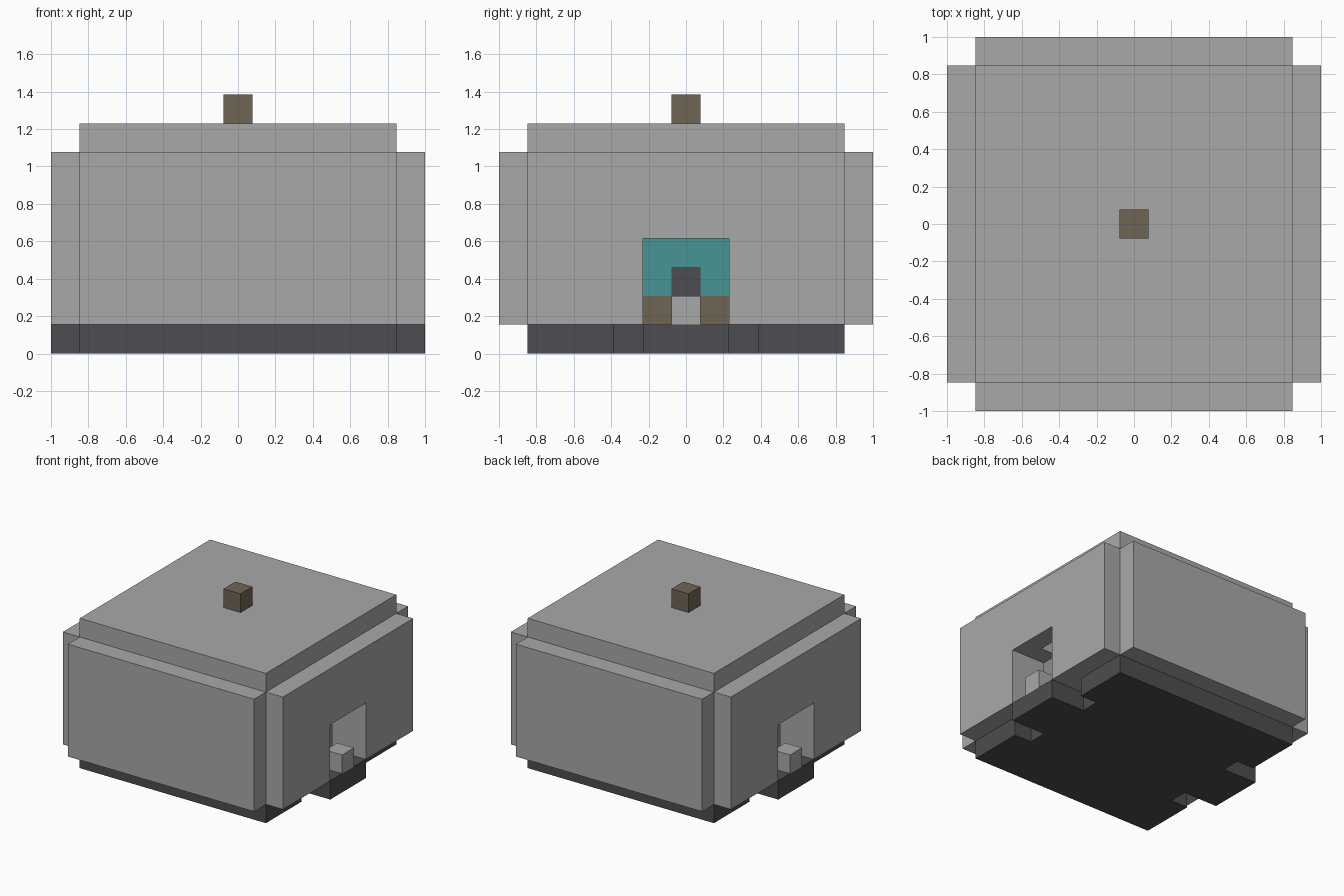
import bpy
import bmesh
from mathutils import Vector

U = 2 / 13  # one block of the building

if "Cube" in bpy.data.objects:
    bpy.data.objects.remove(bpy.data.objects["Cube"], do_unlink=True)


def material(name, r, g, b):
    m = bpy.data.materials.new(name)
    m.use_nodes = True
    m.diffuse_color = (r, g, b, 1)
    m.node_tree.nodes["Principled BSDF"].inputs["Base Color"].default_value = (r, g, b, 1)
    return m


STONE = material("pale_stone", 0.397, 0.397, 0.397)
DARK = material("dark_stone", 0.075, 0.073, 0.082)
BROWN = material("brown_block", 0.159, 0.130, 0.091)
TEAL = material("teal_panel", 0.065, 0.296, 0.305)


def prism(name, points, depth, mat):
    """Extrude a closed outline of 3D points (in blocks) along a vector."""
    bm = bmesh.new()
    face = bm.faces.new([bm.verts.new(Vector(p) * U) for p in points])
    extruded = bmesh.ops.extrude_face_region(bm, geom=[face])["geom"]
    verts = [v for v in extruded if isinstance(v, bmesh.types.BMVert)]
    bmesh.ops.translate(bm, verts=verts, vec=Vector(depth) * U)
    bmesh.ops.recalc_face_normals(bm, faces=bm.faces)
    mesh = bpy.data.meshes.new(name)
    bm.to_mesh(mesh)
    bm.free()
    mesh.materials.append(mat)
    obj = bpy.data.objects.new(name, mesh)
    bpy.context.collection.objects.link(obj)
    return obj


def box(name, x, y, z, mat):
    (x0, x1), (y0, y1), (z0, z1) = x, y, z
    base = [(x0, y0, z0), (x1, y0, z0), (x1, y1, z0), (x0, y1, z0)]
    return prism(name, base, (0, 0, z1 - z0), mat)


def mirrored(half):
    """Complete a half outline by mirroring its first coordinate."""
    return half + [(-a, b) for a, b in reversed(half)]


# Floor with a doorstep and two notches on each door side
quarter = [(6.5, 1.5), (4.5, 1.5), (4.5, 2.5), (5.5, 2.5), (5.5, 5.5)]
outline = mirrored(quarter)
outline += [(a, -b) for a, b in reversed(outline)]
prism("floor", [(a, b, 0) for a, b in outline], (0, 0, 1), DARK)

# Roof and its top block
box("roof", (-5.5, 5.5), (-5.5, 5.5), (7, 8), STONE)
box("roof_block", (-.5, .5), (-.5, .5), (8, 9), BROWN)

# Door walls: the inner layer has a small pocket above the doorway
outer = mirrored([(1.5, 4), (1.5, 1), (5.5, 1), (5.5, 7)])
inner = mirrored([(.5, 5), (.5, 4), (1.5, 4), (1.5, 1), (5.5, 1), (5.5, 7)])
for side, s in (("left", 1), ("right", -1)):
    prism(side + "_outer_wall", [(5.5 * s, a, b) for a, b in outer], (s, 0, 0), STONE)
    prism(side + "_inner_wall", [(4.5 * s, a, b) for a, b in inner], (s, 0, 0), STONE)
    box(side + "_door_block", sorted((5.5 * s, 6.5 * s)), (-.5, .5), (1, 2), STONE)

# Closed walls
for side, s in (("front", -1), ("back", 1)):
    box(side + "_outer_wall", (-5.5, 5.5), sorted((5.5 * s, 6.5 * s)), (1, 7), STONE)
    box(side + "_inner_wall", (-4.5, 4.5), sorted((4.5 * s, 5.5 * s)), (1, 7), STONE)

# Centrepiece inside the room
box("centre_column", (-.5, .5), (-.5, .5), (1, 3), DARK)
box("centre_lintel", (-.5, .5), (-1.5, 1.5), (3, 4), TEAL)
for side, s in (("front", -1), ("back", 1)):
    span = sorted((.5 * s, 1.5 * s))
    box(side + "_centre_base", (-.5, .5), span, (1, 2), BROWN)
    box(side + "_centre_panel", (-.5, .5), span, (2, 3), TEAL)
